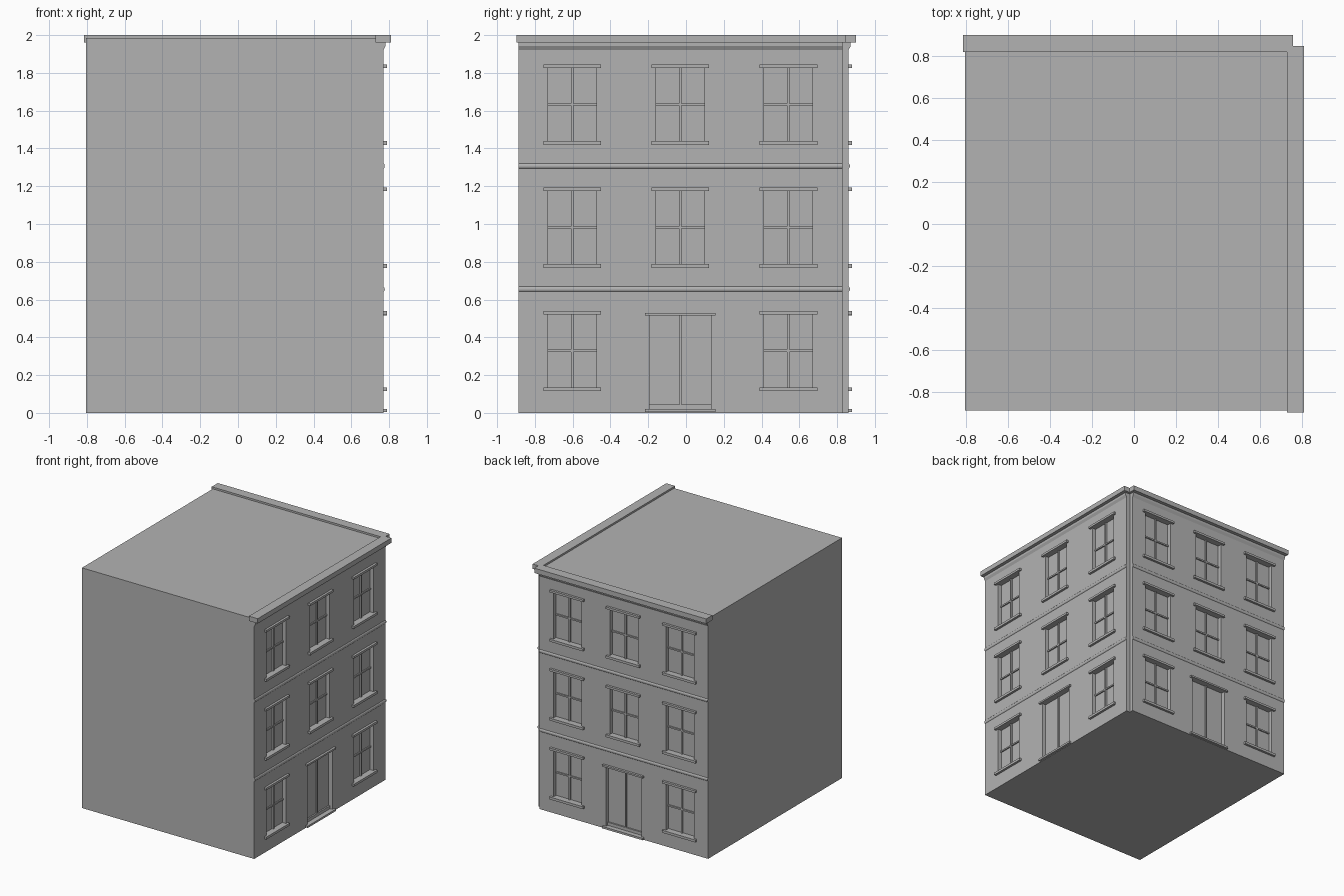
import bpy, bmesh, math
from mathutils import Vector

if "Cube" in bpy.data.objects:
    bpy.data.objects.remove(bpy.data.objects["Cube"])

CORE_X, CORE_Y = 0.737, 0.828      # outer planes of the core behind the facades
LEFT, FRONT = -0.805, -0.888
WALL = 0.033                       # facade thickness, also window recess
ROOF = 1.985
STOREY = 0.652

stone = bpy.data.materials.new("stone_grey")
stone.diffuse_color = (0.45, 0.45, 0.45, 1)
stone.use_nodes = True
stone.node_tree.nodes["Principled BSDF"].inputs["Base Color"].default_value = stone.diffuse_color


def finish(name, bm, smooth=False):
    bmesh.ops.recalc_face_normals(bm, faces=bm.faces)
    me = bpy.data.meshes.new(name)
    bm.to_mesh(me)
    bm.free()
    me.materials.append(stone)
    ob = bpy.data.objects.new(name, me)
    bpy.context.collection.objects.link(ob)
    if smooth:
        bpy.context.view_layer.objects.active = ob
        ob.select_set(True)
        bpy.ops.object.shade_smooth_by_angle(angle=math.radians(50))
        ob.select_set(False)
    return ob


def right_wall(u, d, z):
    return Vector((CORE_X + d, u, z))


def back_wall(u, d, z):
    return Vector((u, CORE_Y + d, z))


def prism(bm, place, u0, u1, profile):
    """Extrude a (depth, height) profile along a facade."""
    a = [bm.verts.new(place(u0, d, z)) for d, z in profile]
    b = [bm.verts.new(place(u1, d, z)) for d, z in profile]
    n = len(profile)
    bm.faces.new(a)
    bm.faces.new(b[::-1])
    for i in range(n):
        j = (i + 1) % n
        bm.faces.new((a[i], b[i], b[j], a[j]))


def box(bm, place, u0, u1, d0, d1, z0, z1):
    prism(bm, place, u0, u1, [(d0, z0), (d1, z0), (d1, z1), (d0, z1)])


def wall_with_openings(name, place, u0, u1, openings):
    """Grid of cells with the openings left out, then thickened."""
    us = sorted({u0, u1, *(v for o in openings for v in o[:2])})
    zs = sorted({0.0, ROOF, *(v for o in openings for v in o[2:])})
    bm = bmesh.new()
    grid = [[bm.verts.new(place(u, WALL, z)) for z in zs] for u in us]
    for i in range(len(us) - 1):
        for k in range(len(zs) - 1):
            cu, cz = (us[i] + us[i + 1]) / 2, (zs[k] + zs[k + 1]) / 2
            if not any(o[0] < cu < o[1] and o[2] < cz < o[3] for o in openings):
                bm.faces.new((grid[i][k], grid[i + 1][k],
                              grid[i + 1][k + 1], grid[i][k + 1]))
    ext = bmesh.ops.extrude_face_region(bm, geom=bm.faces[:], use_keep_orig=True)
    shift = place(0, 0, 0) - place(0, WALL, 0)
    moved = [g for g in ext["geom"] if isinstance(g, bmesh.types.BMVert)]
    bmesh.ops.translate(bm, verts=moved, vec=shift)
    finish(name, bm)


def facade(side, place, u0, u1, corn0, corn1):
    mid, step = (u0 + u1) / 2, (u1 - u0) / 3
    windows, openings = [], []
    for row in range(3):
        for col in (-1, 0, 1):
            if row or col:
                windows.append((mid + col * step, row * STOREY))
    for c, z in windows:
        openings.append((c - 0.128, c + 0.128, z + 0.135, z + 0.522))
    openings.append((mid - 0.162, mid + 0.162, 0.02, 0.515))
    wall_with_openings(side + "_wall", place, u0, u1, openings)

    # sills, lintels and glazing bars
    trim, bars = bmesh.new(), bmesh.new()
    for c, z in windows:
        box(trim, place, c - 0.153, c + 0.153, 0, 0.052, z + 0.115, z + 0.135)
        box(trim, place, c - 0.153, c + 0.153, 0, 0.052, z + 0.522, z + 0.54)
        box(bars, place, c - 0.006, c + 0.006, 0, 0.012, z + 0.135, z + 0.522)
        box(bars, place, c - 0.128, c + 0.128, 0, 0.010, z + 0.323, z + 0.335)
    finish(side + "_window_sills_and_lintels", trim)
    finish(side + "_window_bars", bars)

    # door: doorstep, lintel, bottom rail, centre post
    door = bmesh.new()
    box(door, place, mid - 0.186, mid + 0.186, 0, 0.052, 0.004, 0.02)
    box(door, place, mid - 0.186, mid + 0.186, 0, 0.052, 0.515, 0.529)
    box(door, place, mid - 0.162, mid + 0.162, 0, 0.012, 0.02, 0.045)
    box(door, place, mid - 0.005, mid + 0.005, 0, 0.012, 0.045, 0.515)
    finish(side + "_door", door)

    # rounded string courses between storeys
    courses = bmesh.new()
    for z in (STOREY + 0.003, 2 * STOREY + 0.003):
        arc = [(WALL - 0.002 + 0.009 * math.cos(t), z + 0.014 * math.sin(t))
               for t in (math.radians(-90 + 30 * i) for i in range(7))]
        prism(courses, place, u0, u1, arc)
    finish(side + "_string_courses", courses, smooth=True)

    # cornice with small moulding underneath
    cornice = bmesh.new()
    box(cornice, place, corn0, corn1, -0.008, 0.072, 1.96, 2.0)
    prism(cornice, place, u0, u1, [(WALL - 0.005, 1.922), (WALL, 1.922),
                                   (WALL + 0.011, 1.942), (WALL + 0.011, 1.96),
                                   (WALL - 0.005, 1.96)])
    finish(side + "_cornice", cornice)


# solid core: blank walls, roof and the panes behind the openings
core = bmesh.new()
box(core, right_wall, FRONT, CORE_Y, LEFT - CORE_X, 0, 0, ROOF)
finish("building_core", core)

facade("right", right_wall, FRONT, CORE_Y, -0.898, 0.848)
facade("back", back_wall, LEFT, CORE_X, -0.815, 0.757)
